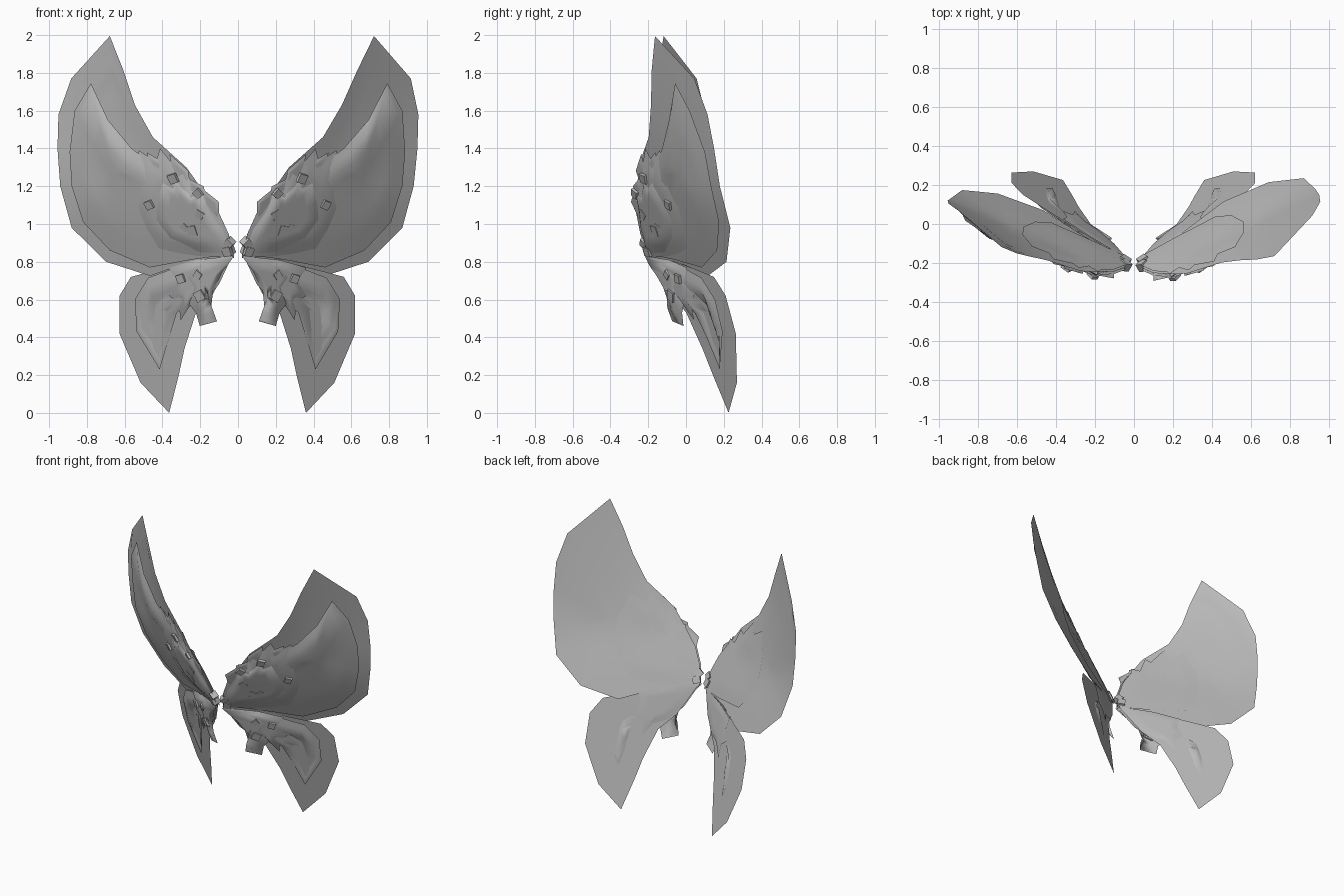
import bpy, bmesh, math
from mathutils import Vector, Euler, Matrix

grey = bpy.data.materials.new("pale grey")
grey.diffuse_color = (0.5, 0.5, 0.5, 1)


def ridge(x, z, a, b, radius):
    # soft bump along the line from a to b
    p, a, b = Vector((x, z)), Vector(a), Vector(b)
    t = max(0, min(1, (p - a).dot(b - a) / (b - a).length_squared))
    return math.exp(-((p - a - t * (b - a)).length / radius) ** 2)


def upper_y(x, z, side):
    # swept-back surface of the fore wing; the two sides sweep a little differently
    b, c, k = (0.583, -0.469, 0.27) if side > 0 else (0.50, -0.40, 0.31)
    return -0.2 + b * (x - 0.02) + c * (z - 0.84) + k * x * max(0, z - 1.15)


def lower_y(x, z, side):
    return -0.2 + 0.582 * (x - 0.03) - 0.269 * (z - 0.83)


def fore_panel_y(x, z, side):
    return upper_y(x, z, side) - 0.03 * ridge(x, z, (0.82, 1.62), (0.60, 1.30), 0.09)


def hind_panel_y(x, z, side):
    return lower_y(x, z, side) + 0.045 * ridge(x, z, (0.43, 0.32), (0.40, 0.60), 0.045)


def place(x, z, side, surf, off):
    y = surf(x, z, side) + off
    if side < 0:
        x *= 1.012 - 0.07 * max(0, z - 1.3) / 0.7 * (1 if z > 1.76 else 0.6)
    return Vector((side * x, y, z))


def finish(bm, name, smooth=True):
    me = bpy.data.meshes.new(name)
    bm.to_mesh(me)
    bm.free()
    me.materials.append(grey)
    ob = bpy.data.objects.new(name, me)
    bpy.context.collection.objects.link(ob)
    for p in me.polygons:
        p.use_smooth = smooth
    return ob


def sheet(name, outline, centre, surf, edge, dome):
    """Thin domed sheet: rings shrink from the outline to the centre."""
    for side in (1, -1):
        bm = bmesh.new()
        rings = []
        for s in (1, 0.92, 0.84, 0.74, 0.62, 0.48, 0.25):
            off = edge + dome * min(1, (1 - s) / 0.35)
            rings.append([bm.verts.new(place(centre[0] + s * (x - centre[0]),
                                             centre[1] + s * (z - centre[1]),
                                             side, surf, off)) for x, z in outline])
        mid = bm.verts.new(place(*centre, side, surf, edge + dome))
        n = len(outline)
        for i in range(n):
            j = (i + 1) % n
            for a, b in zip(rings, rings[1:]):
                bm.faces.new((a[i], a[j], b[j], b[i]))
            bm.faces.new((rings[-1][i], rings[-1][j], mid))
        bmesh.ops.recalc_face_normals(bm, faces=bm.faces)
        # all sheets face forward
        if sum(f.normal.y * f.calc_area() for f in bm.faces) > 0:
            bmesh.ops.reverse_faces(bm, faces=bm.faces)
        finish(bm, name + ("_right" if side > 0 else "_left"))


# Large wing membranes
fore = [(0.02, 0.83), (0.05, 0.95), (0.10, 1.06), (0.20, 1.20), (0.27, 1.30), (0.45, 1.46),
        (0.55, 1.63), (0.63, 1.81), (0.72, 1.995), (0.915, 1.77), (0.955, 1.58), (0.95, 1.40),
        (0.93, 1.20), (0.87, 0.98), (0.69, 0.80), (0.46, 0.725), (0.25, 0.80)]
hind = [(0.03, 0.83), (0.25, 0.80), (0.45, 0.75), (0.56, 0.72), (0.62, 0.62), (0.62, 0.42),
        (0.51, 0.16), (0.36, 0.0), (0.31, 0.20), (0.28, 0.34), (0.22, 0.53), (0.13, 0.63)]
sheet("fore_wing", fore, (0.60, 1.22), upper_y, 0.005, 0.005)
sheet("hind_wing", hind, (0.40, 0.55), lower_y, 0.010, 0.0)

# Raised inner panels
fore_panel = [(0.04, 0.84), (0.20, 1.10), (0.40, 1.28), (0.56, 1.40), (0.69, 1.55), (0.79, 1.745),
              (0.87, 1.60), (0.885, 1.38), (0.87, 1.20), (0.81, 1.01), (0.67, 0.86), (0.46, 0.77), (0.25, 0.81)]
hind_panel = [(0.06, 0.81), (0.30, 0.78), (0.47, 0.715), (0.54, 0.60), (0.53, 0.43), (0.41, 0.23),
              (0.36, 0.40), (0.32, 0.53), (0.22, 0.62)]
sheet("fore_panel", fore_panel, (0.66, 1.25), fore_panel_y, -0.005, -0.012)
sheet("hind_panel", hind_panel, (0.43, 0.52), hind_panel_y, -0.005, -0.015)

# Jagged scale layers near the body, front and back
fore_scales = [(0.02, 0.82), (0.05, 0.95), (0.10, 1.06), (0.17, 1.16), (0.18, 1.20), (0.23, 1.19),
               (0.28, 1.30), (0.31, 1.28), (0.41, 1.40), (0.43, 1.33), (0.52, 1.39), (0.54, 1.31),
               (0.565, 1.24), (0.56, 1.09), (0.50, 0.95), (0.42, 0.86), (0.20, 0.83)]
fore_scales_small = [(0.02, 0.83), (0.07, 0.97), (0.15, 1.10), (0.19, 1.19), (0.24, 1.17), (0.34, 1.28),
                     (0.36, 1.23), (0.43, 1.27), (0.46, 1.14), (0.47, 1.02), (0.38, 0.90), (0.20, 0.84)]
hind_scales = [(0.03, 0.83), (0.22, 0.81), (0.36, 0.77), (0.34, 0.70), (0.36, 0.62), (0.31, 0.58),
               (0.30, 0.49), (0.25, 0.57), (0.17, 0.60), (0.10, 0.68)]
hind_scales_small = [(0.02, 0.83), (0.20, 0.80), (0.29, 0.73), (0.24, 0.66), (0.26, 0.58), (0.22, 0.53),
                     (0.20, 0.46), (0.11, 0.485), (0.14, 0.56), (0.13, 0.65), (0.08, 0.75)]
sheet("fore_scales", fore_scales, (0.33, 1.06), upper_y, -0.008, -0.02)
sheet("fore_scales_small", fore_scales_small, (0.27, 1.03), upper_y, -0.008, -0.032)
sheet("fore_scales_back", fore_scales, (0.33, 1.06), upper_y, 0.016, 0.006)
sheet("hind_scales", hind_scales, (0.24, 0.70), lower_y, -0.005, -0.022)
sheet("hind_scales_small", hind_scales_small, (0.18, 0.68), lower_y, -0.012, -0.022)
sheet("hind_scales_back", hind_scales, (0.24, 0.70), lower_y, 0.018, 0.006)

# Pointed scales overlapping along the leading edge: base, tip
for k, (x0, z0, x1, z1) in enumerate([(0.10, 1.02, 0.19, 1.19), (0.18, 1.12, 0.26, 1.24),
                                      (0.25, 1.17, 0.36, 1.37), (0.36, 1.22, 0.48, 1.38)]):
    d = Vector((x1 - x0, z1 - z0))
    w = Vector((d.y, -d.x)).normalized() * 0.045
    c = (x0 + d.x * 0.45, z0 + d.y * 0.45)
    pts = [(x0, z0), (c[0] - w.x, c[1] - w.y), (x1, z1), (c[0] + w.x, c[1] + w.y)]
    sheet("leading_scale_%d" % (k + 1), pts, c, upper_y, -0.008, -0.008)

# Small flat studs lying on the wings: x, z, size, turn
studs = [(0.05, 0.86, 0.05, 10), (0.045, 0.90, 0.045, 40), (0.24, 0.965, 0.055, 8), (0.28, 0.98, 0.04, 30),
         (0.465, 1.10, 0.045, 20), (0.20, 1.05, 0.045, 55), (0.34, 1.24, 0.05, 15),
         (0.21, 1.16, 0.045, 35)]
low_studs = [(0.20, 0.62, 0.055, 25), (0.30, 0.71, 0.045, 15), (0.21, 0.73, 0.04, 50)]
for side in (1, -1):
    bm = bmesh.new()
    for group, surf in ((studs, upper_y), (low_studs, lower_y)):
        for x, z, size, turn in group:
            # lie flat on the swept surface
            tilt = Euler((0.4 if surf is upper_y else 0.26, 0, 0.52 * side)).to_matrix()
            rot = (tilt @ Euler((0, math.radians(turn) * side, 0)).to_matrix()).to_4x4()
            near = x < 0.06
            loc = place(x, z, side, surf, 0.0 if near else -0.033)
            m = Matrix.Translation(loc) @ rot @ Matrix.Diagonal((1, 1.0 if near else 0.35, 1, 1))
            bmesh.ops.create_cube(bm, size=size, matrix=m)
    finish(bm, "studs_right" if side > 0 else "studs_left", smooth=False)
